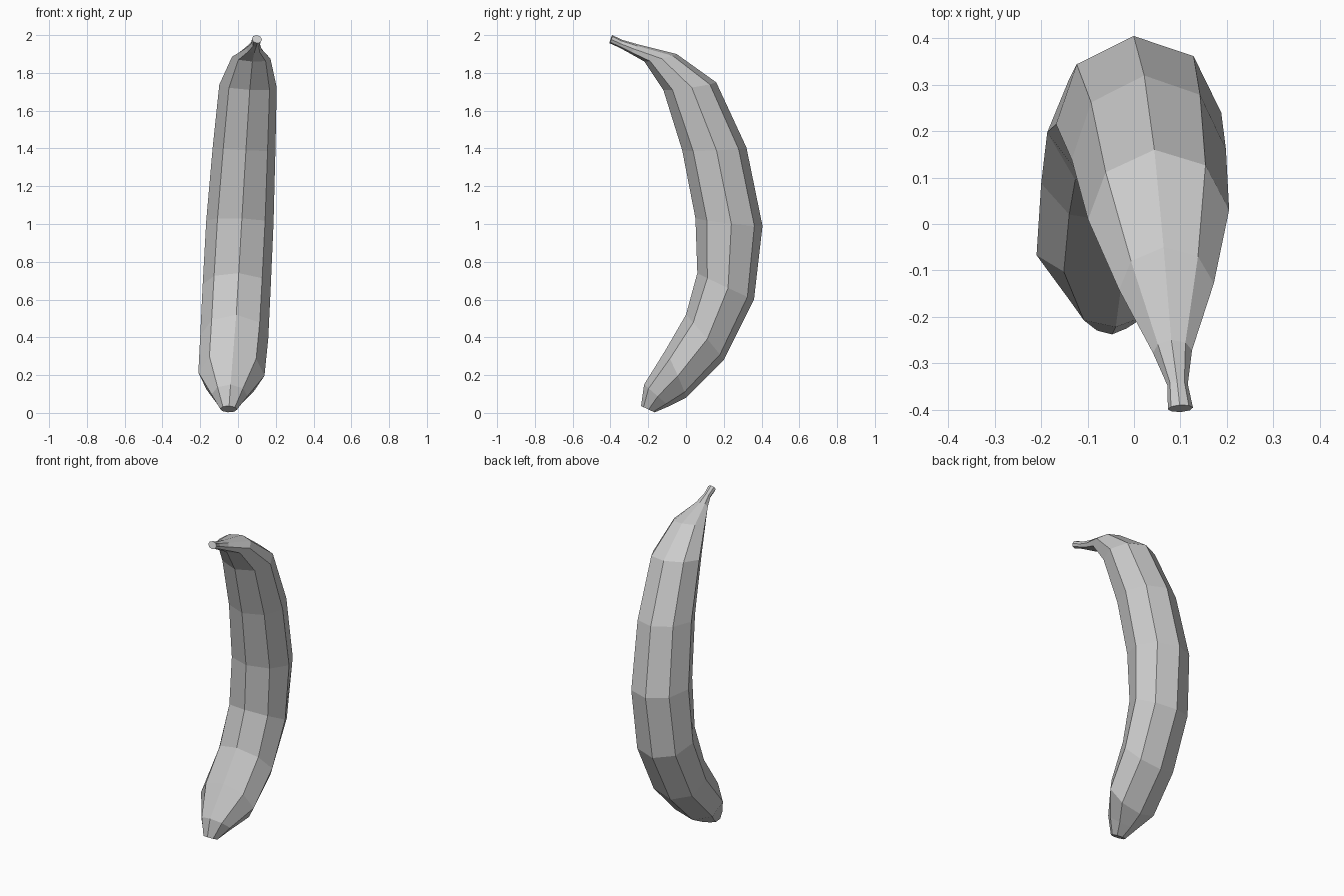
import bpy, bmesh, math
from mathutils import Vector

if "Cube" in bpy.data.objects:
    bpy.data.objects.remove(bpy.data.objects["Cube"])

# Octagonal rings from blunt tip to stem:
# (centre x, half width, inner y, inner z, outer y, outer z)
RINGS = [
    (-0.05, 0.045, -0.238, 0.037, -0.165, 0.003),
    (-0.045, 0.095, -0.222, 0.15, -0.09, 0.035),
    (-0.035, 0.175, -0.11, 0.33, 0.00, 0.08),
    (-0.02, 0.18, 0.00, 0.52, 0.20, 0.28),
    (-0.007, 0.18, 0.06, 0.74, 0.36, 0.60),
    (0.01, 0.178, 0.05, 1.03, 0.405, 0.99),
    (0.032, 0.166, -0.02, 1.39, 0.32, 1.405),
    (0.053, 0.152, -0.12, 1.71, 0.16, 1.75),
    (0.07, 0.102, -0.22, 1.86, -0.05, 1.90),
    (0.083, 0.042, -0.30, 1.905, -0.25, 1.95),
    (0.094, 0.022, -0.355, 1.935, -0.338, 1.975),
    (0.10, 0.027, -0.405, 1.957, -0.39, 2.0),
]
SIDES = 8
LATERAL = Vector((1, 0.07, -0.05))   # slight twist of the whole fruit


def ring_points(cx, hw, iy, iz, oy, oz):
    centre = Vector((cx, (iy + oy) / 2, (iz + oz) / 2))
    depth = Vector((-0.06 * hw, (oy - iy) / 2, (oz - iz) / 2))
    for k in range(SIDES):
        a = 2 * math.pi * k / SIDES
        yield centre + LATERAL * (hw * math.cos(a)) + depth * math.sin(a)


# Banana body and stem: rings bridged with quads, capped at both ends
bm = bmesh.new()
rings = [[bm.verts.new(p) for p in ring_points(*r)] for r in RINGS]
for low, high in zip(rings, rings[1:]):
    for k in range(SIDES):
        n = (k + 1) % SIDES
        bm.faces.new((low[k], low[n], high[n], high[k]))
bm.faces.new(rings[0][::-1])
bm.faces.new(rings[-1])
bmesh.ops.recalc_face_normals(bm, faces=bm.faces)

mesh = bpy.data.meshes.new("banana")
bm.to_mesh(mesh)
bm.free()
bpy.context.collection.objects.link(bpy.data.objects.new("banana", mesh))
